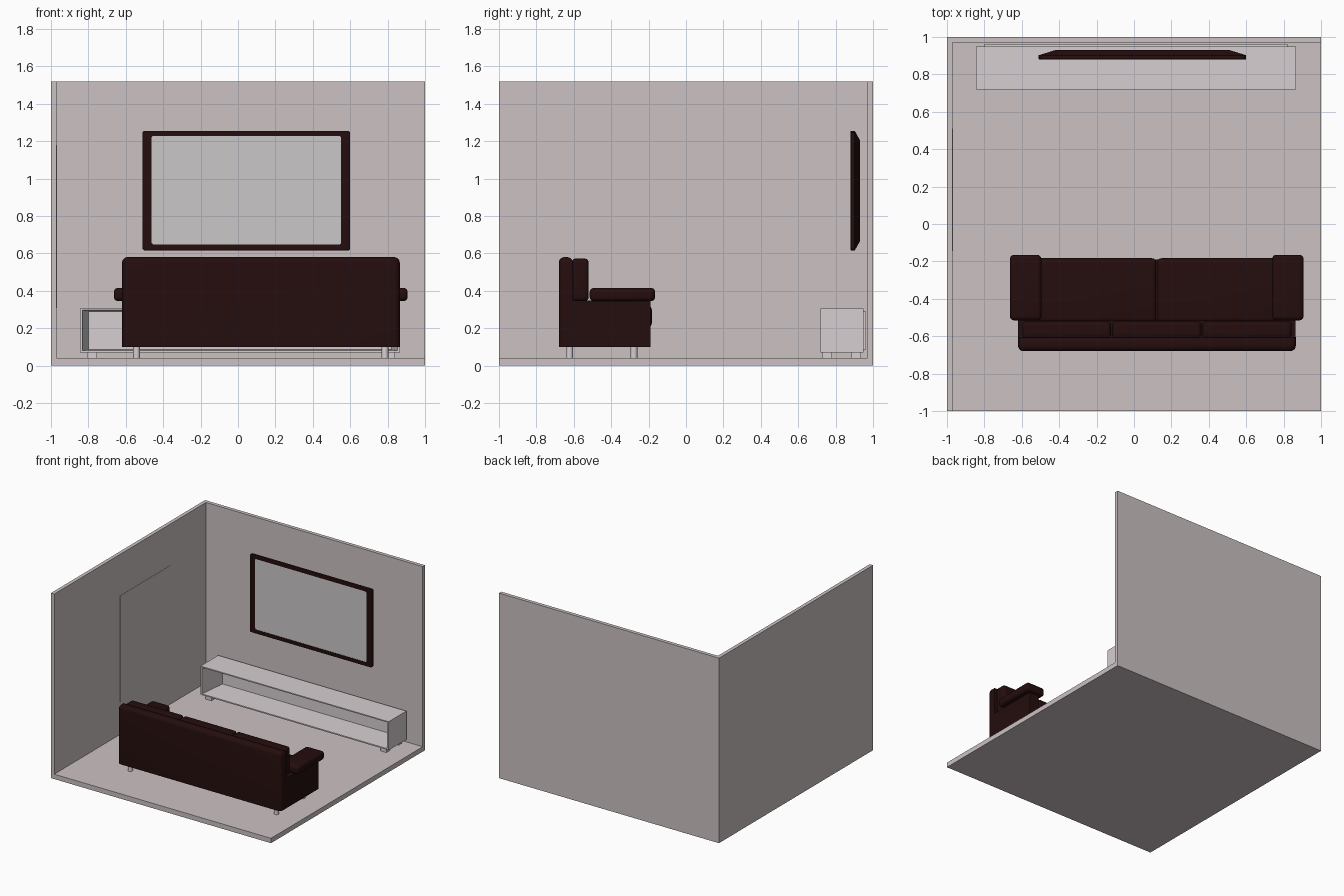
import bpy, bmesh, math

if "Cube" in bpy.data.objects:
    bpy.data.objects.remove(bpy.data.objects["Cube"])


def material(name, rgb):
    m = bpy.data.materials.new(name)
    m.diffuse_color = (*rgb, 1)
    m.use_nodes = True
    m.node_tree.nodes["Principled BSDF"].inputs["Base Color"].default_value = m.diffuse_color
    return m


WALL = material("warm grey wall", (0.60, 0.535, 0.54))
WHITE = material("pale lacquer", (0.68, 0.62, 0.635))
GLASS = material("grey screen", (0.60, 0.575, 0.58))
DARK = material("dark oxblood", (0.018, 0.004, 0.004))


def finish(name, bm, mats, smooth=False):
    bmesh.ops.recalc_face_normals(bm, faces=bm.faces)
    me = bpy.data.meshes.new(name)
    bm.to_mesh(me)
    bm.free()
    ob = bpy.data.objects.new(name, me)
    bpy.context.collection.objects.link(ob)
    for m in mats:
        me.materials.append(m)
    if smooth:
        bpy.ops.object.select_all(action='DESELECT')
        ob.select_set(True)
        bpy.context.view_layer.objects.active = ob
        bpy.ops.object.shade_smooth_by_angle(angle=math.radians(40))
    return ob


def box(name, lo, hi, mat, bevel=0, rule=lambda a, b: True):
    """Box between two corners; rounds the edges whose end points pass rule."""
    bm = bmesh.new()
    bmesh.ops.create_cube(bm, size=1)
    for v in bm.verts:
        v.co = [l + (c + 0.5) * (h - l) for l, h, c in zip(lo, hi, v.co)]
    if bevel:
        edges = [e for e in bm.edges if rule(e.verts[0].co, e.verts[1].co)]
        bmesh.ops.bevel(bm, geom=edges, offset=bevel, segments=5, profile=0.5,
                        affect='EDGES', clamp_overlap=True)
    return finish(name, bm, [mat], bool(bevel))


def loft(name, rings, mats, last_mat=0, chamfer=0):
    """Join rectangles (x0, x1, z0, z1, y) in order and cap both ends."""
    bm = bmesh.new()
    loops = []
    for x0, x1, z0, z1, y in rings:
        c = chamfer
        pts = [(x0 + c, z0), (x1 - c, z0), (x1, z0 + c), (x1, z1 - c),
               (x1 - c, z1), (x0 + c, z1), (x0, z1 - c), (x0, z0 + c)] if c else \
              [(x0, z0), (x1, z0), (x1, z1), (x0, z1)]
        loops.append([bm.verts.new((x, y, z)) for x, z in pts])
    for a, b in zip(loops, loops[1:]):
        for i in range(len(a)):
            j = (i + 1) % len(a)
            bm.faces.new((a[i], a[j], b[j], b[i]))
    bm.faces.new(loops[0])
    bm.faces.new(loops[-1]).material_index = last_mat
    return finish(name, bm, mats)


def cylinder(name, x, y, z0, z1, r, mat):
    bm = bmesh.new()
    bmesh.ops.create_cone(bm, cap_ends=True, segments=24, radius1=r, radius2=r, depth=z1 - z0)
    bmesh.ops.translate(bm, vec=(x, y, (z0 + z1) / 2), verts=bm.verts)
    return finish(name, bm, [mat], True)


# Room shell
box("floor", (-1, -1, 0), (1, 1, 0.04), WALL)
box("left_wall", (-1, -1, 0.04), (-0.97, 1, 1.52), WALL)
box("back_wall", (-0.97, 0.97, 0.04), (1, 1, 1.52), WALL)
box("wall_panel", (-0.97, -0.145, 0.307), (-0.968, 0.51, 1.18), WALL)

# Television: tapered back, slim bezel, inset screen
loft("television", [
    (-0.42, 0.51, 0.665, 1.205, 0.93),
    (-0.51, 0.60, 0.615, 1.255, 0.902),
    (-0.51, 0.60, 0.615, 1.255, 0.882),
    (-0.505, 0.595, 0.62, 1.25, 0.879),
    (-0.462, 0.552, 0.647, 1.228, 0.879),
    (-0.462, 0.552, 0.647, 1.228, 0.882)], [DARK, GLASS], 1, 0.008)

# Low open cabinet with tapering interior
loft("cabinet", [
    (-0.845, 0.865, 0.07, 0.305, 0.95),
    (-0.845, 0.865, 0.07, 0.305, 0.72),
    (-0.832, 0.852, 0.08, 0.296, 0.72),
    (-0.80, 0.82, 0.085, 0.29, 0.942)], [WHITE])
box("cabinet_back_panel", (-0.80, 0.95, 0.085), (0.82, 0.962, 0.29), WHITE)
for x in (-0.78, 0.81):
    for y in (0.755, 0.91):
        box("cabinet_foot", (x - 0.027, y - 0.025, 0.04), (x + 0.027, y + 0.025, 0.07), WHITE)

# Sofa, facing the television, mirrored about x = CX
CX = 0.1215
box("sofa_back", (-0.62, -0.68, 0.10), (0.865, -0.605, 0.58), DARK, 0.03,
    lambda a, b: min(a.z, b.z) > 0.5 or (max(a.y, b.y) < -0.65 and abs(a.z - b.z) > 0.1))
box("sofa_base", (-0.56, -0.61, 0.10), (0.803, -0.19, 0.21), DARK)
box("sofa_rear_ledge", (-0.56, -0.61, 0.20), (0.803, -0.515, 0.345), DARK)
for s in (-1, 1):
    def span(a, b):
        return sorted((CX + s * a, CX + s * b))
    x0, x1 = span(0.66, 0.7425)
    box("sofa_side", (x0, -0.64, 0.10), (x1, -0.19, 0.347), DARK)
    x0, x1 = span(0.617, 0.785)
    box("sofa_armrest", (x0, -0.515, 0.345), (x1, -0.165, 0.415), DARK, 0.022)
    x0, x1 = span(0.003, 0.66)
    box("seat_cushion", (x0, -0.525, 0.205), (x1, -0.183, 0.32), DARK, 0.022)
    for y in (-0.622, -0.278):
        cylinder("sofa_leg", CX + s * 0.664, y, 0.04, 0.10, 0.018, WHITE)

# Three loose back cushions
for i in range(3):
    x0 = -0.60 + i * 0.483
    box("back_cushion", (x0, -0.612, 0.345), (x0 + 0.477, -0.52, 0.572), DARK, 0.022)
